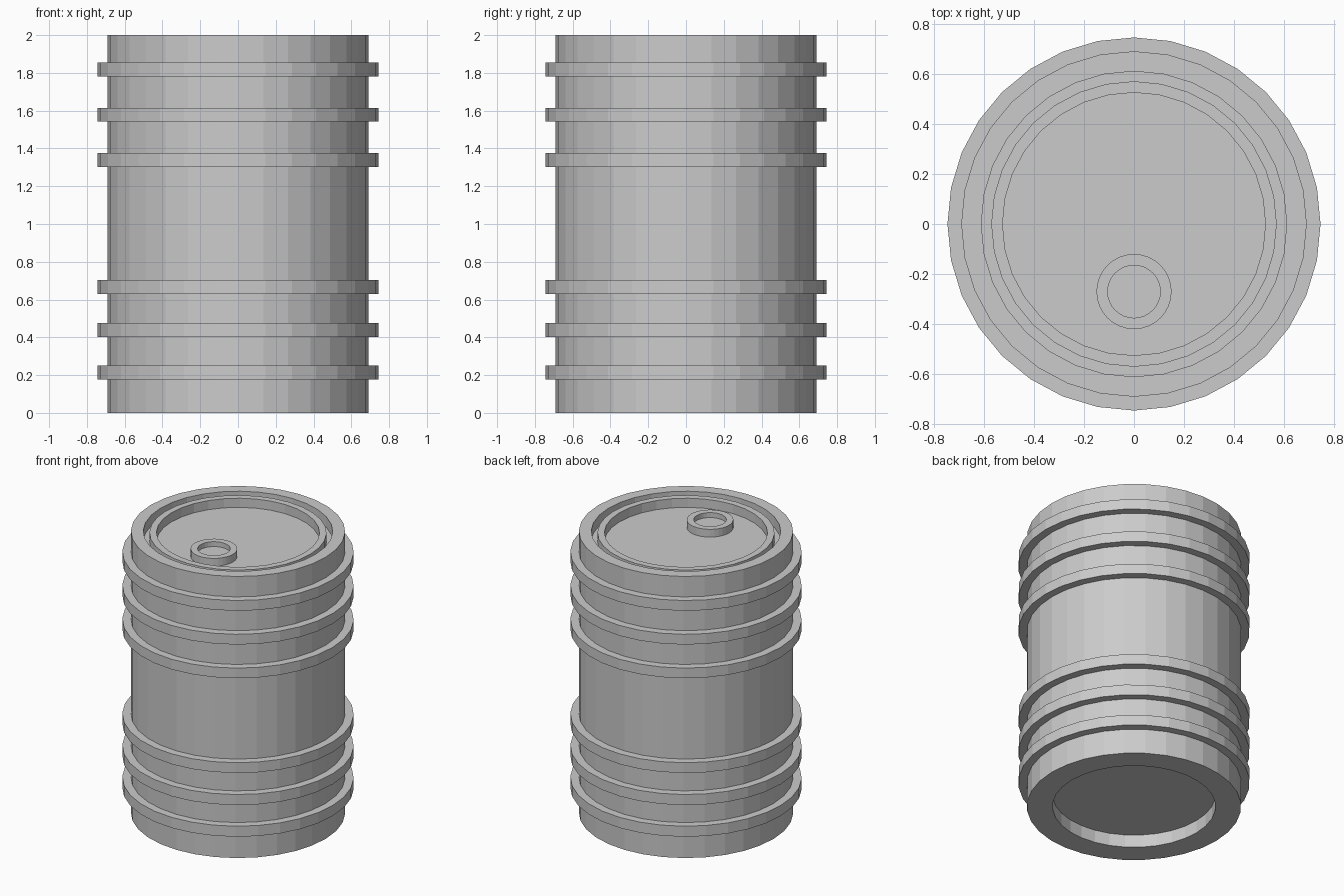
import bpy, bmesh
from math import cos, sin, tau

if "Cube" in bpy.data.objects:
    bpy.data.objects.remove(bpy.data.objects["Cube"])

SIDES = 32

def revolve(name, profile, center=(0, 0)):
    """Spin (radius, z) points round a vertical axis; radius 0 closes the ends."""
    bm = bmesh.new()
    rings = []
    for r, z in profile:
        n = SIDES if r > 0 else 1
        rings.append([bm.verts.new((center[0] + r * cos(tau * i / SIDES),
                                    center[1] + r * sin(tau * i / SIDES), z))
                      for i in range(n)])
    for a, b in zip(rings, rings[1:]):
        if len(a) == 1:
            bm.faces.new(b)
        elif len(b) == 1:
            bm.faces.new(a)
        else:
            for i in range(SIDES):
                j = (i + 1) % SIDES
                bm.faces.new((a[i], a[j], b[j], b[i]))
    # pole points only mark the caps, which are single flat faces
    bmesh.ops.delete(bm, geom=[v for v in bm.verts if not v.link_faces], context='VERTS')
    bmesh.ops.recalc_face_normals(bm, faces=bm.faces)
    mesh = bpy.data.meshes.new(name)
    bm.to_mesh(mesh)
    bm.free()
    obj = bpy.data.objects.new(name, mesh)
    bpy.context.collection.objects.link(obj)
    return obj

# Barrel: recessed base, ribbed wall, rim, groove, inner ring and sunken lid
BODY, RIB = 0.69, 0.745
profile = [(0, 0.09), (0.525, 0.09), (0.525, 0), (BODY, 0)]
for low, high in [(0.177, 0.252), (0.402, 0.477), (0.63, 0.703),
                  (1.303, 1.375), (1.542, 1.615), (1.782, 1.855)]:
    profile += [(BODY, low), (RIB, low), (RIB, high), (BODY, high)]
profile += [(BODY, 2), (0.61, 2), (0.61, 1.925), (0.57, 1.925),
            (0.57, 1.99), (0.525, 1.99), (0.525, 1.925), (0, 1.925)]
revolve("barrel", profile)

# Filler cap with a shallow dish
revolve("filler_cap", [(0, 1.92), (0.15, 1.92), (0.15, 1.98), (0.105, 1.98),
                       (0.105, 1.945), (0, 1.945)], center=(0, -0.27))
